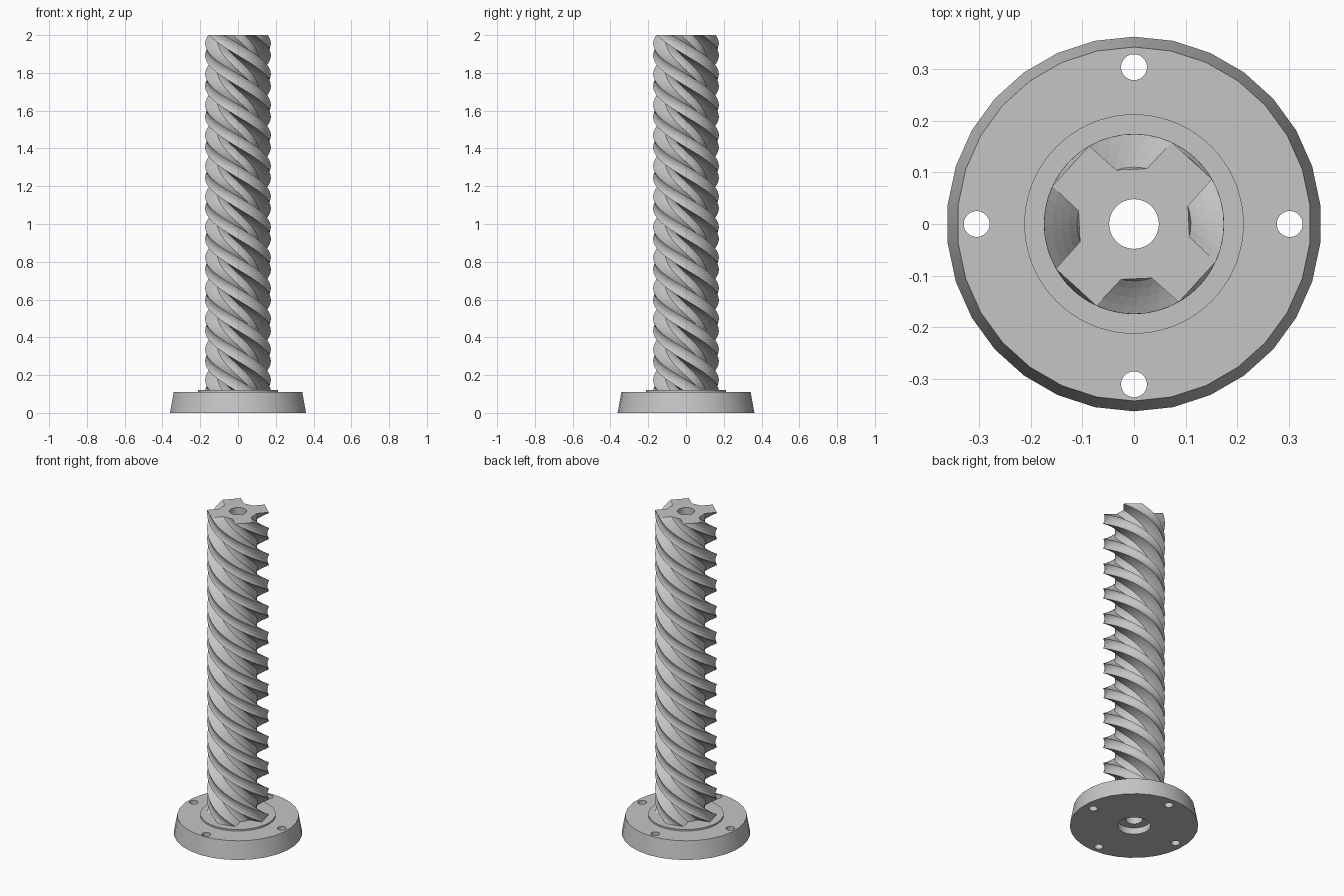
import bpy, bmesh
from math import sin, cos, pi, radians
from mathutils import Matrix, Vector

default = bpy.data.objects.get("Cube")
if default:
    bpy.data.objects.remove(default, do_unlink=True)

# One plain metal grey for everything
GREY = (0.56, 0.56, 0.56, 1.0)
metal = bpy.data.materials.new("metal_grey")
metal.use_nodes = True
metal.diffuse_color = GREY
metal.node_tree.nodes["Principled BSDF"].inputs["Base Color"].default_value = GREY

TOP = 2.0
FLANGE_TOP = 0.11
COLLAR_TOP = 0.12
BORE = 0.048


def circle(radius, sides):
    return [Vector((radius * cos(a), radius * sin(a)))
            for a in (pi / 2 + 2 * pi * i / sides for i in range(sides))]


def stack(name, layers):
    """Solid skinned through a list of (outline points, height) layers."""
    bm = bmesh.new()
    loops = [[bm.verts.new((p.x, p.y, z)) for p in points] for points, z in layers]
    for a, b in zip(loops, loops[1:]):
        for i in range(len(a)):
            bm.faces.new((a[i - 1], a[i], b[i], b[i - 1]))
    bm.faces.new(loops[0])
    bm.faces.new(loops[-1])
    bmesh.ops.recalc_face_normals(bm, faces=bm.faces)
    mesh = bpy.data.meshes.new(name)
    bm.to_mesh(mesh)
    bm.free()
    mesh.materials.append(metal)
    obj = bpy.data.objects.new(name, mesh)
    bpy.context.collection.objects.link(obj)
    return obj


def drill(target, radius, z_low, z_high, x=0, y=0):
    """Cut a round vertical hole through the target."""
    points = [p + Vector((x, y)) for p in circle(radius, 48)]
    cutter = stack("hole_cutter", [(points, z_low), (points, z_high)])
    cutter.hide_render = True
    mod = target.modifiers.new("hole", "BOOLEAN")
    mod.operation = "DIFFERENCE"
    mod.solver = "EXACT"
    mod.object = cutter
    bpy.context.view_layer.objects.active = target
    bpy.ops.object.modifier_apply(modifier=mod.name)
    bpy.data.objects.remove(cutter, do_unlink=True)


def smooth(obj):
    bpy.ops.object.select_all(action="DESELECT")
    obj.select_set(True)
    bpy.context.view_layer.objects.active = obj
    bpy.ops.object.shade_smooth_by_angle(angle=radians(25))


# Mounting flange: tapered disc with bore, counterbore and four bolt holes
flange = stack("mounting_flange", [(circle(0.362, 30), 0), (circle(0.342, 30), FLANGE_TOP)])
drill(flange, BORE, -0.1, 0.3)
drill(flange, 0.094, -0.1, 0.04)
for x, y in ((0.301, 0), (-0.304, 0), (0, 0.303), (0, -0.31)):
    drill(flange, 0.025, -0.1, 0.3, x, y)
smooth(flange)

# Low collar around the foot of the screw
collar = stack("collar", [(circle(0.212, 72), FLANGE_TOP), (circle(0.212, 72), COLLAR_TOP)])
drill(collar, BORE, 0, 0.3)
smooth(collar)

# Four-start cross-section: flat groove floors, straight flanks, flat crowns
corners = []
for k in range(4):
    for offset, r in ((-15.7, 0.11), (15.7, 0.11), (27.3, 0.174), (62.7, 0.174)):
        a = radians(2.5 + 90 * k + offset)
        corners.append(Vector((r * cos(a), r * sin(a))))
section = [p.lerp(q, i / 4)
           for p, q in zip(corners, corners[1:] + corners[:1]) for i in range(4)]

# Screw: the cross-section twisted left-handed up to the top
SLICES = 130
TURN = radians(556)     # twist per unit of height
foot = COLLAR_TOP - 0.005
layers = []
for s in range(SLICES + 1):
    z = foot + (TOP - foot) * s / SLICES
    spin = Matrix.Rotation(TURN * (TOP - z), 2)
    layers.append(([spin @ p for p in section], z))
screw = stack("threaded_screw", layers)
drill(screw, BORE, 0, 2.2)
